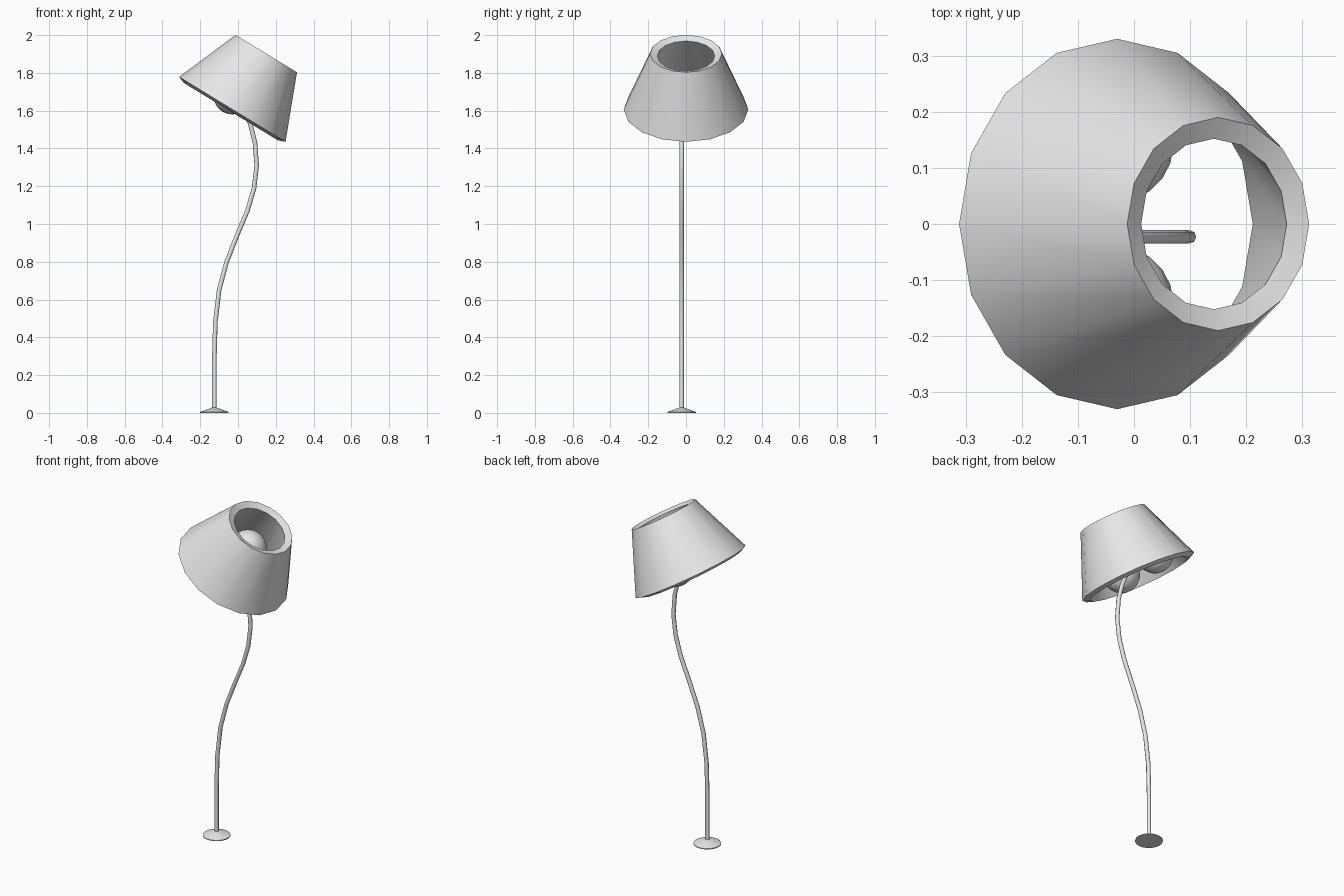
import bpy, bmesh, math
from mathutils import Matrix, Vector

if "Cube" in bpy.data.objects:
    bpy.data.objects.remove(bpy.data.objects["Cube"])

grey = bpy.data.materials.new("light_grey")
grey.diffuse_color = (0.8, 0.8, 0.8, 1)
grey.use_nodes = True
grey.node_tree.nodes["Principled BSDF"].inputs["Base Color"].default_value = grey.diffuse_color


def lathe(name, profile, sides, matrix, closed):
    """Revolve (radius, height) points about the local z axis."""
    bm = bmesh.new()
    rings = []
    for r, h in profile:
        rings.append([bm.verts.new((r * math.cos(a), r * math.sin(a), h))
                      for a in (2 * math.pi * i / sides for i in range(sides))])
    pairs = list(zip(rings, rings[1:]))
    if closed:
        pairs.append((rings[-1], rings[0]))
    else:
        bm.faces.new(rings[0])
        bm.faces.new(rings[-1])
    for lo, hi in pairs:
        for i in range(sides):
            j = (i + 1) % sides
            bm.faces.new((lo[i], lo[j], hi[j], hi[i]))
    bmesh.ops.recalc_face_normals(bm, faces=bm.faces)
    bm.transform(matrix)
    return finish(name, bm)


def finish(name, bm):
    me = bpy.data.meshes.new(name)
    bm.to_mesh(me)
    bm.free()
    ob = bpy.data.objects.new(name, me)
    bpy.context.collection.objects.link(ob)
    me.materials.append(grey)
    bpy.ops.object.select_all(action='DESELECT')
    ob.select_set(True)
    bpy.context.view_layer.objects.active = ob
    bpy.ops.object.shade_smooth_by_angle(angle=math.radians(30))
    return ob


# Tilted thick lampshade
bottom, top = Vector((-0.03, 0, 1.607)), Vector((0.15, 0, 1.902))
axis = top - bottom
height = axis.length
tilt = Matrix.Translation(bottom) @ Matrix.Rotation(math.atan2(axis.x, axis.z), 4, 'Y')
lathe("lampshade", [(0.33, 0), (0.19, height), (0.152, height - 0.0145), (0.292, -0.0145)],
      16, tilt, True)

# Low conical foot
lathe("base", [(0.075, 0), (0.075, 0.005), (0.013, 0.028)], 24,
      Matrix.Translation((-0.125, -0.023, 0)), False)

# Pair of bulbs
for side, label in ((-1, "front"), (1, "back")):
    bm = bmesh.new()
    bmesh.ops.create_uvsphere(bm, u_segments=20, v_segments=12, radius=0.1,
                              matrix=Matrix.Translation((-0.03, side * 0.14, 1.68)))
    finish(label + "_bulb", bm)

# Curved pole
path = [(-0.125, 0.01), (-0.125, 0.3), (-0.12, 0.48), (-0.10, 0.65), (-0.06, 0.80),
        (-0.005, 0.94), (0.05, 1.07), (0.085, 1.19), (0.099, 1.31), (0.09, 1.43),
        (0.065, 1.53), (0.025, 1.63), (-0.02, 1.71)]
cu = bpy.data.curves.new("pole", 'CURVE')
cu.dimensions = '3D'
cu.bevel_depth = 0.012
cu.bevel_resolution = 2
cu.use_fill_caps = True
sp = cu.splines.new('POLY')
sp.points.add(len(path) - 1)
for p, (x, z) in zip(sp.points, path):
    p.co = (x, -0.023, z, 1)
sp.use_smooth = True
cu.materials.append(grey)
bpy.context.collection.objects.link(bpy.data.objects.new("pole", cu))
